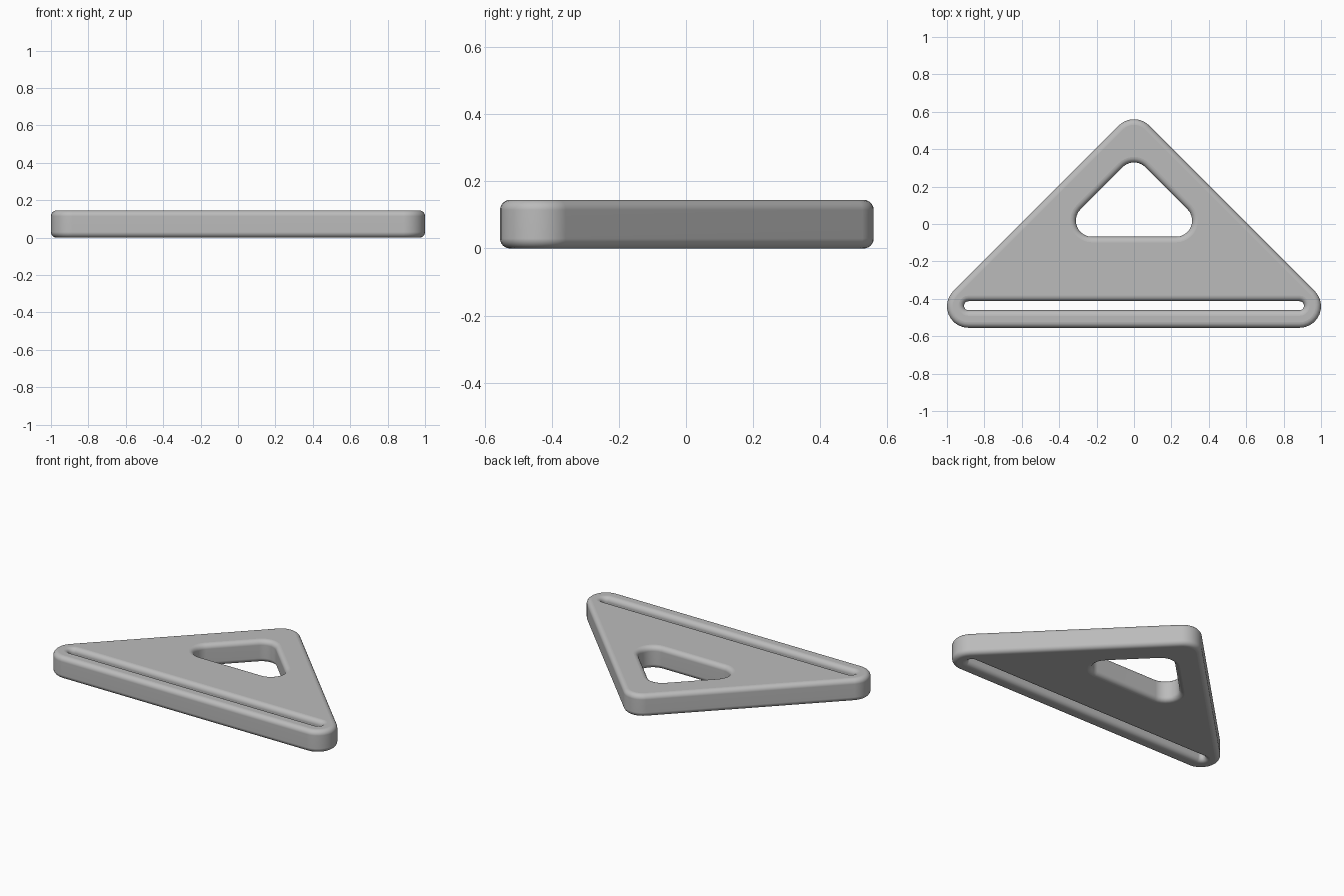
import bpy, bmesh
from math import sin, cos, pi, atan2

cube = bpy.data.objects.get("Cube")
if cube:
    bpy.data.objects.remove(cube)

HEIGHT, BEVEL = 0.145, 0.03
ARC_STEPS, BEVEL_STEPS = 10, 6

grey = bpy.data.materials.new("grey")
grey.use_nodes = True
colour = (0.5, 0.5, 0.5, 1)
grey.diffuse_color = colour
grey.node_tree.nodes["Principled BSDF"].inputs["Base Color"].default_value = colour


def rounded_outline(centres, radius):
    """Counter-clockwise outline wrapped round circles of one radius."""
    points = []
    n = len(centres)
    for i, (cx, cy) in enumerate(centres):
        px, py = centres[i - 1]
        nx, ny = centres[(i + 1) % n]
        start = atan2(cy - py, cx - px) - pi / 2
        turn = (atan2(ny - cy, nx - cx) - pi / 2 - start) % (2 * pi)
        for k in range(ARC_STEPS + 1):
            a = start + turn * k / ARC_STEPS
            points.append((cx + radius * cos(a), cy + radius * sin(a)))
    return points


# Rounded edge profile: (inset, height) from bottom to top
quarter = [pi / 2 * k / BEVEL_STEPS for k in range(BEVEL_STEPS + 1)]
lower = [(BEVEL * (1 - sin(a)), BEVEL * (1 - cos(a))) for a in quarter]
profile = lower + [(inset, HEIGHT - z) for inset, z in reversed(lower)]

# Corner centres, radius and inset direction of each wall
walls = [
    ([(-0.885, -0.44), (0.885, -0.44), (0, 0.445)], 0.115, -1),  # outer edge
    ([(-0.225, 0.018), (0.225, 0.018), (0, 0.243)], 0.086, 1),   # grip hole
    ([(-0.885, -0.437), (0.885, -0.437)], 0.024, 1),             # long slot
]

bm = bmesh.new()
caps = ([], [])
for centres, radius, direction in walls:
    rings = []
    for inset, z in profile:
        outline = rounded_outline(centres, radius + direction * inset)
        rings.append([bm.verts.new((x, y, z)) for x, y in outline])
    n = len(rings[0])
    for a, b in zip(rings, rings[1:]):
        for i in range(n):
            j = (i + 1) % n
            face = bm.faces.new((a[i], a[j], b[j], b[i]))
            face.smooth = True
    for cap, ring in zip(caps, (rings[0], rings[-1])):
        cap.extend(bm.edges.get((ring[i - 1], ring[i])) for i in range(n))

# Flat top and bottom faces with both openings
for cap in caps:
    bmesh.ops.triangle_fill(bm, use_beauty=True, edges=cap)
bmesh.ops.recalc_face_normals(bm, faces=bm.faces)

mesh = bpy.data.meshes.new("triangular_plate")
bm.to_mesh(mesh)
bm.free()
mesh.materials.append(grey)
plate = bpy.data.objects.new("triangular_plate", mesh)
bpy.context.collection.objects.link(plate)

# Keep the long walls evenly shaded beside their rounded edges
weighted = plate.modifiers.new("even_shading", "WEIGHTED_NORMAL")
weighted.keep_sharp = True
